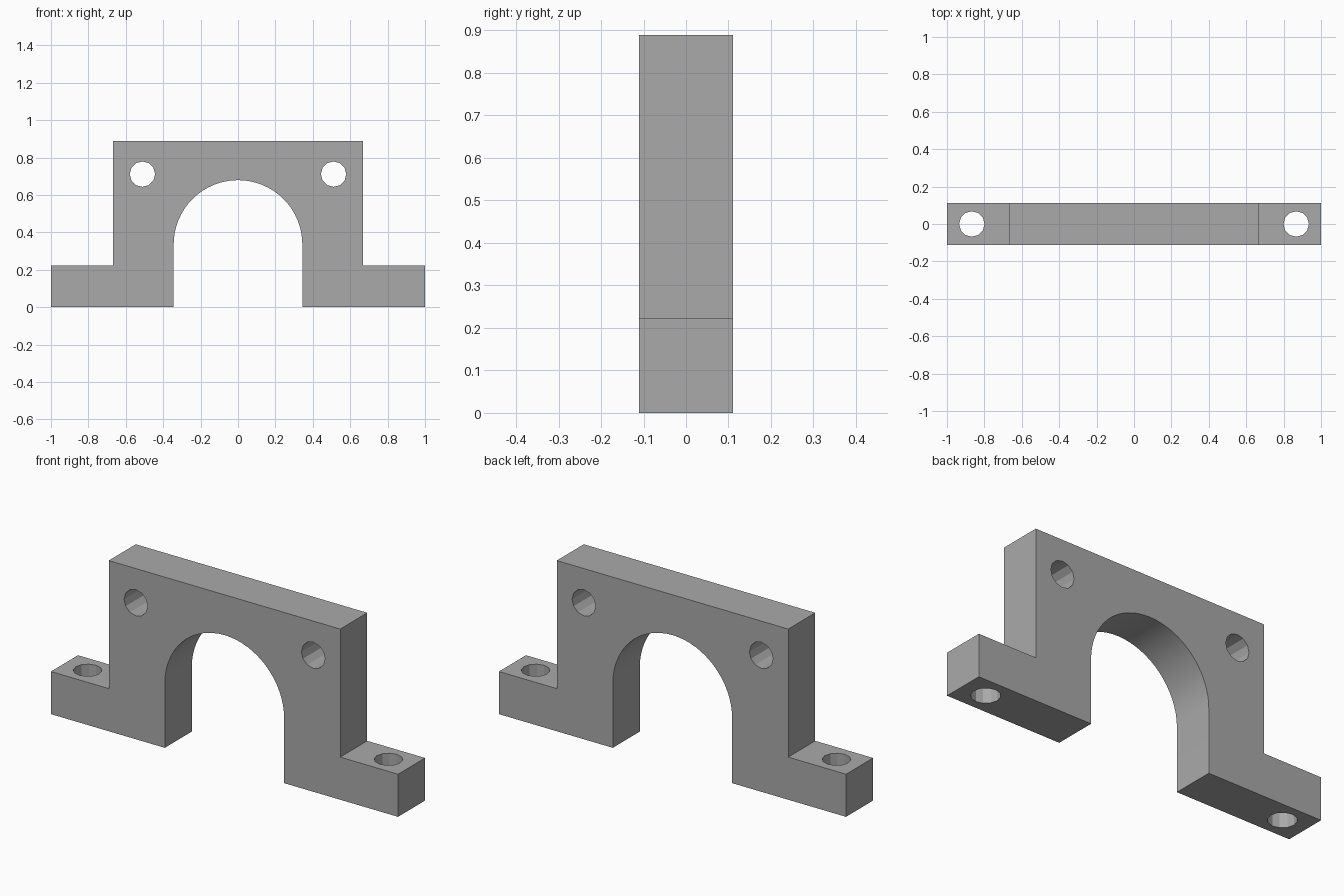
import bpy, bmesh, math
from mathutils import Vector

cube = bpy.data.objects.get("Cube")
if cube:
    bpy.data.objects.remove(cube, do_unlink=True)

HALF_DEPTH = 0.111
FOOT_TOP, TOP = 0.222, 0.889
SHOULDER = 0.667
ARCH_R, ARCH_Z = 0.344, 0.335
HOLE_R, HOLE_SIDES = 0.068, 12

grey = bpy.data.materials.new("plain_grey")
grey.use_nodes = True
colour = (0.4, 0.4, 0.4, 1)
grey.diffuse_color = colour
grey.node_tree.nodes["Principled BSDF"].inputs["Base Color"].default_value = colour


def extrude_profile(name, points):
    """Solid from an x-z outline, running front to back."""
    bm = bmesh.new()
    face = bm.faces.new([bm.verts.new((x, -HALF_DEPTH, z)) for x, z in points])
    grown = bmesh.ops.extrude_face_region(bm, geom=[face])["geom"]
    verts = [g for g in grown if isinstance(g, bmesh.types.BMVert)]
    bmesh.ops.translate(bm, verts=verts, vec=Vector((0, 2 * HALF_DEPTH, 0)))
    bmesh.ops.recalc_face_normals(bm, faces=bm.faces)
    mesh = bpy.data.meshes.new(name)
    bm.to_mesh(mesh)
    bm.free()
    obj = bpy.data.objects.new(name, mesh)
    bpy.context.collection.objects.link(obj)
    return obj


def drill(obj, location, rotation):
    """Cut a round through hole."""
    bpy.ops.mesh.primitive_cylinder_add(vertices=HOLE_SIDES, radius=HOLE_R, depth=0.5,
                                        location=location, rotation=rotation)
    cutter = bpy.context.object
    cutter.hide_render = True
    mod = obj.modifiers.new("hole", 'BOOLEAN')
    mod.operation, mod.solver, mod.object = 'DIFFERENCE', 'EXACT', cutter
    bpy.context.view_layer.objects.active = obj
    bpy.ops.object.modifier_apply(modifier=mod.name)
    bpy.data.objects.remove(cutter, do_unlink=True)


# Bracket outline: stepped shoulders outside, round arch inside
left = [(ARCH_R, 0), (1, 0), (1, FOOT_TOP), (SHOULDER, FOOT_TOP), (SHOULDER, TOP)]
right = [(-x, z) for x, z in reversed(left)]
steps = 32
arch = [(-ARCH_R * math.cos(math.pi * i / steps),
         ARCH_Z + ARCH_R * math.sin(math.pi * i / steps)) for i in range(steps + 1)]
bracket = extrude_profile("arch_bracket", left + right + arch)
bracket.data.materials.append(grey)

# Bolt holes through the upper corners and the feet
for side in (-1, 1):
    drill(bracket, (side * 0.511, 0, 0.711), (math.pi / 2, 0, 0))
    drill(bracket, (side * 0.867, 0, FOOT_TOP / 2), (0, 0, 0))

# Smooth arch, flat hole facets and crisp edges
bpy.ops.object.select_all(action='DESELECT')
bracket.select_set(True)
bpy.context.view_layer.objects.active = bracket
bpy.ops.object.shade_smooth_by_angle(angle=math.radians(20))
